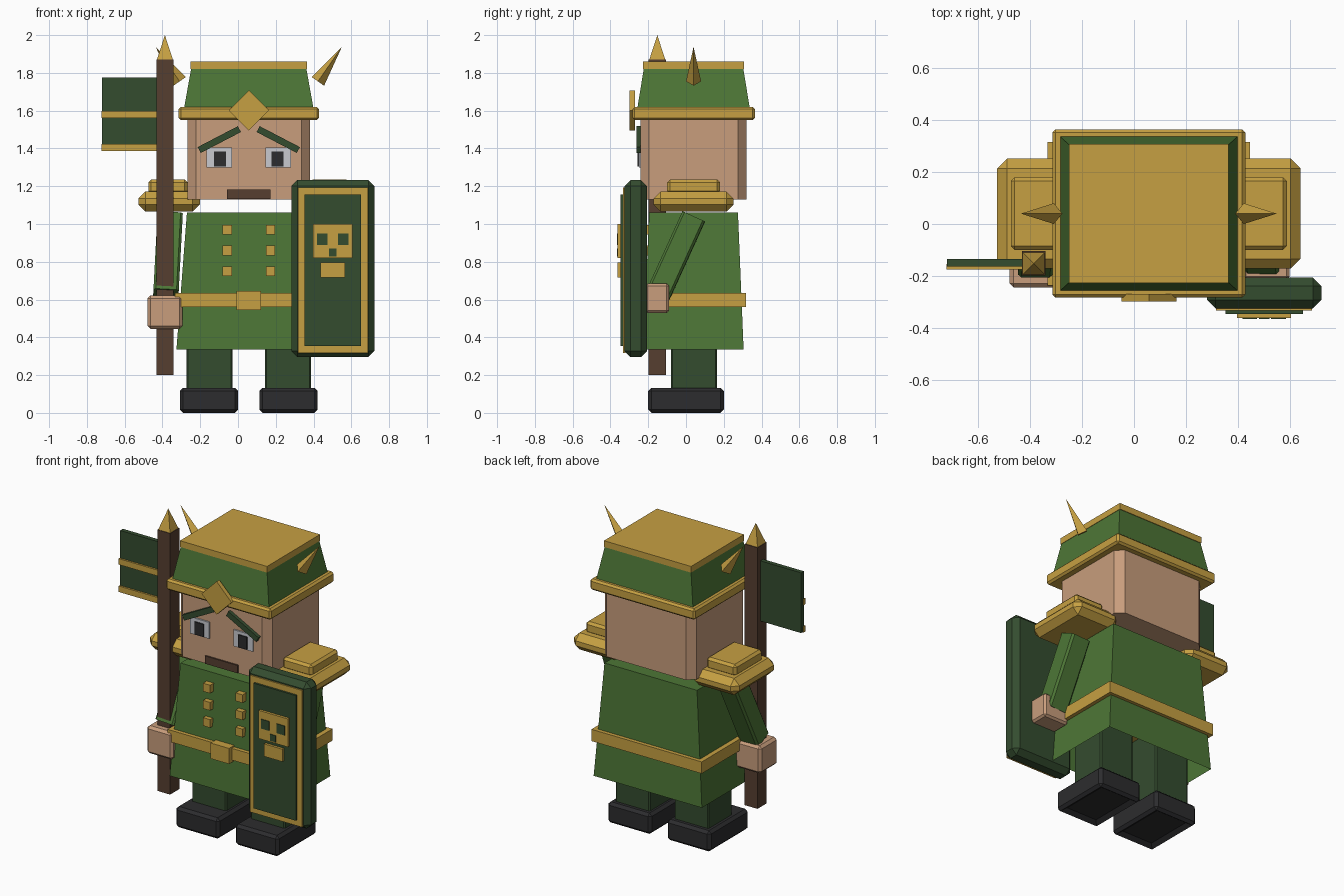
import bpy, bmesh, math
from mathutils import Vector, Matrix

cube = bpy.data.objects.get("Cube")
if cube:
    bpy.data.objects.remove(cube, do_unlink=True)

MID = 0.057   # body centre line in x
DEEP = 0.04   # body centre in y


def material(name, rgb):
    lin = [(c / 255 / 12.92) if c < 11 else ((c / 255 + 0.055) / 1.055) ** 2.4 for c in rgb]
    m = bpy.data.materials.new(name)
    m.use_nodes = True
    m.diffuse_color = (*lin, 1)
    m.node_tree.nodes["Principled BSDF"].inputs["Base Color"].default_value = (*lin, 1)
    return m


GOLD = material("gold", (198, 160, 66))
GREEN = material("green", (77, 118, 54))
DARK = material("dark_green", (52, 76, 47))
SKIN = material("skin", (200, 157, 124))
BROWN = material("dark_wood", (86, 62, 48))
BLACK = material("boot_black", (44, 44, 46))
WHITE = material("eye_white", (200, 202, 208))


def finish(name, bm, mat):
    bmesh.ops.recalc_face_normals(bm, faces=bm.faces[:])
    mesh = bpy.data.meshes.new(name)
    bm.to_mesh(mesh)
    bm.free()
    mesh.materials.append(mat)
    ob = bpy.data.objects.new(name, mesh)
    bpy.context.collection.objects.link(ob)
    return ob


def box(name, mat, x, y, z, bevel=0, taper=(1, 1), upright=False, open_bottom=False,
        sole=0, rot=None):
    """Box from ranges; the top can be tapered, edges bevelled, the bottom opened or inset."""
    bm = bmesh.new()
    bmesh.ops.create_cube(bm, size=1)
    size = Vector((x[1] - x[0], y[1] - y[0], z[1] - z[0]))
    centre = Vector((sum(x), sum(y), sum(z))) / 2
    for v in bm.verts:
        if v.co.z > 0:
            v.co.x *= taper[0]
            v.co.y *= taper[1]
        v.co = v.co * size
    if bevel:
        edges = [e for e in bm.edges
                 if not upright or abs(e.verts[0].co.z - e.verts[1].co.z) > size.z / 2]
        bmesh.ops.bevel(bm, geom=edges, offset=bevel, segments=1, affect='EDGES')
    bm.normal_update()
    bottom = min(bm.faces, key=lambda f: f.calc_center_median().z)
    if sole:
        bmesh.ops.inset_region(bm, faces=[bottom], thickness=sole, depth=-0.02)
    if open_bottom:
        bmesh.ops.delete(bm, geom=[bottom], context='FACES')
    if rot:
        bmesh.ops.transform(bm, matrix=rot, verts=bm.verts[:])
    bmesh.ops.translate(bm, vec=centre, verts=bm.verts[:])
    return finish(name, bm, mat)


def mid_box(name, mat, cx, cz, w, h, y, **kw):
    return box(name, mat, (cx - w / 2, cx + w / 2), y, (cz - h / 2, cz + h / 2), **kw)


def spike(name, mat, base, tip, radius, turn):
    """Four-sided spike from base centre to tip."""
    base, tip = Vector(base), Vector(tip)
    axis = tip - base
    bm = bmesh.new()
    bmesh.ops.create_cone(bm, cap_ends=True, segments=4, radius1=radius, radius2=0,
                          depth=axis.length)
    m = (Matrix.Translation((base + tip) / 2) @ axis.to_track_quat('Z', 'Y').to_matrix().to_4x4()
         @ Matrix.Rotation(turn, 4, 'Z'))
    bmesh.ops.transform(bm, matrix=m, verts=bm.verts[:])
    return finish(name, bm, mat)


def span(half, c):
    return (c - half, c + half)


# Tunic and belt
box("tunic", GREEN, span(0.383, MID), span(0.265, DEEP), (0.335, 1.06),
    taper=(0.855, 0.887), open_bottom=True)
box("belt", GOLD, span(0.39, MID), span(0.277, DEEP), (0.56, 0.635))
mid_box("buckle", GOLD, MID, 0.595, 0.13, 0.1, (-0.265, -0.2))
for row, z in enumerate((0.97, 0.86, 0.75)):
    for side in (-1, 1):
        mid_box(f"button_{row}", GOLD, MID + side * 0.115, z, 0.05, 0.052, (-0.235, -0.18))

# Head and helmet
box("head", SKIN, span(0.325, MID), span(0.28, DEEP), (1.13, 1.56), bevel=0.045, upright=True)
box("helmet_brim", GOLD, span(0.372, MID), span(0.324, DEEP), (1.55, 1.62), bevel=0.012)
box("helmet_crown", GREEN, span(0.343, MID), span(0.298, DEEP), (1.61, 1.83),
    taper=(0.885, 0.88))
box("helmet_cap", GOLD, span(0.308, MID), span(0.268, DEEP), (1.82, 1.86))
mid_box("helmet_emblem", GOLD, MID, 1.602, 0.15, 0.15, (-0.298, -0.27),
        rot=Matrix.Rotation(math.pi / 4, 4, 'Y'))

# Face
mid_box("mouth", BROWN, MID, 1.158, 0.232, 0.05, (-0.25, -0.22))

# Parts that repeat on both sides
for side, label in ((-1, "right"), (1, "left")):
    def at(d):
        return MID + side * d

    mid_box(f"{label}_eye", WHITE, at(0.155), 1.352, 0.135, 0.105, (-0.25, -0.22))
    mid_box(f"{label}_pupil", BLACK, at(0.153), 1.345, 0.063, 0.08, (-0.257, -0.248))
    mid_box(f"{label}_brow", DARK, at(0.156), 1.447, 0.24, 0.035, (-0.262, -0.22),
            rot=Matrix.Rotation(side * math.radians(27.5), 4, 'Y'))
    spike(f"{label}_horn", GOLD, (at(0.366), DEEP, 1.755), (at(0.493), DEEP, 1.938), 0.04, 0)
    box(f"{label}_shoe", BLACK, span(0.154, at(0.21)), (-0.2, 0.2), (0, 0.133),
        bevel=0.017, sole=0.04)
    box(f"{label}_leg", DARK, span(0.122, at(0.208)), (-0.08, 0.163), (0.12, 0.57),
        bevel=0.008, upright=True)
    box(f"{label}_shoulder_plate", GOLD, span(0.163, at(0.422)), span(0.212, DEEP),
        (1.065, 1.172), bevel=0.038)
    box(f"{label}_shoulder_cap", GOLD, span(0.104, at(0.428)), span(0.14, DEEP),
        (1.16, 1.235), bevel=0.015)
    swing = Matrix.Rotation(math.radians(-24.5), 4, 'X')
    lean = Matrix.Rotation(math.radians(-side * 3), 4, 'Y')
    box(f"{label}_arm", GREEN, span(0.067, at(0.428)), span(0.065, -0.053),
        span(0.225, 0.833), bevel=0.012, upright=True, rot=lean @ swing)

# Hands
box("right_hand", SKIN, (-0.48, -0.295), (-0.245, -0.065), (0.445, 0.622), bevel=0.016)
box("left_hand", SKIN, (0.42, 0.6), (-0.215, -0.09), (0.53, 0.685), bevel=0.012)

# Staff with spear point and flag
box("staff", BROWN, (-0.432, -0.342), (-0.198, -0.105), (0.2, 1.87))
spike("staff_point", GOLD, (-0.387, -0.152, 1.865), (-0.387, -0.152, 2.0), 0.062, math.pi / 4)
box("flag", DARK, (-0.72, -0.4), (-0.163, -0.135), (1.39, 1.775))
for z in (1.58, 1.405):
    mid_box("flag_stripe", GOLD, -0.56, z, 0.325, 0.038, (-0.175, -0.155))

# Shield with frame and a blocky mask
SX = 0.502
box("shield", DARK, span(0.22, SX), (-0.325, -0.207), (0.295, 1.232), bevel=0.032)
mid_box("shield_frame", GOLD, SX, 0.755, 0.37, 0.875, (-0.333, -0.32))
mid_box("shield_panel", DARK, SX, 0.755, 0.3, 0.8, (-0.346, -0.33))
mid_box("mask_face", GOLD, SX, 0.91, 0.208, 0.18, (-0.362, -0.34))
mid_box("mask_chin", GOLD, SX, 0.756, 0.13, 0.08, (-0.362, -0.34))
for side in (-1, 1):
    mid_box("mask_eye", DARK, SX + side * 0.055, 0.92, 0.056, 0.06, (-0.366, -0.36))
mid_box("mask_nose", DARK, SX, 0.85, 0.04, 0.042, (-0.366, -0.36))
